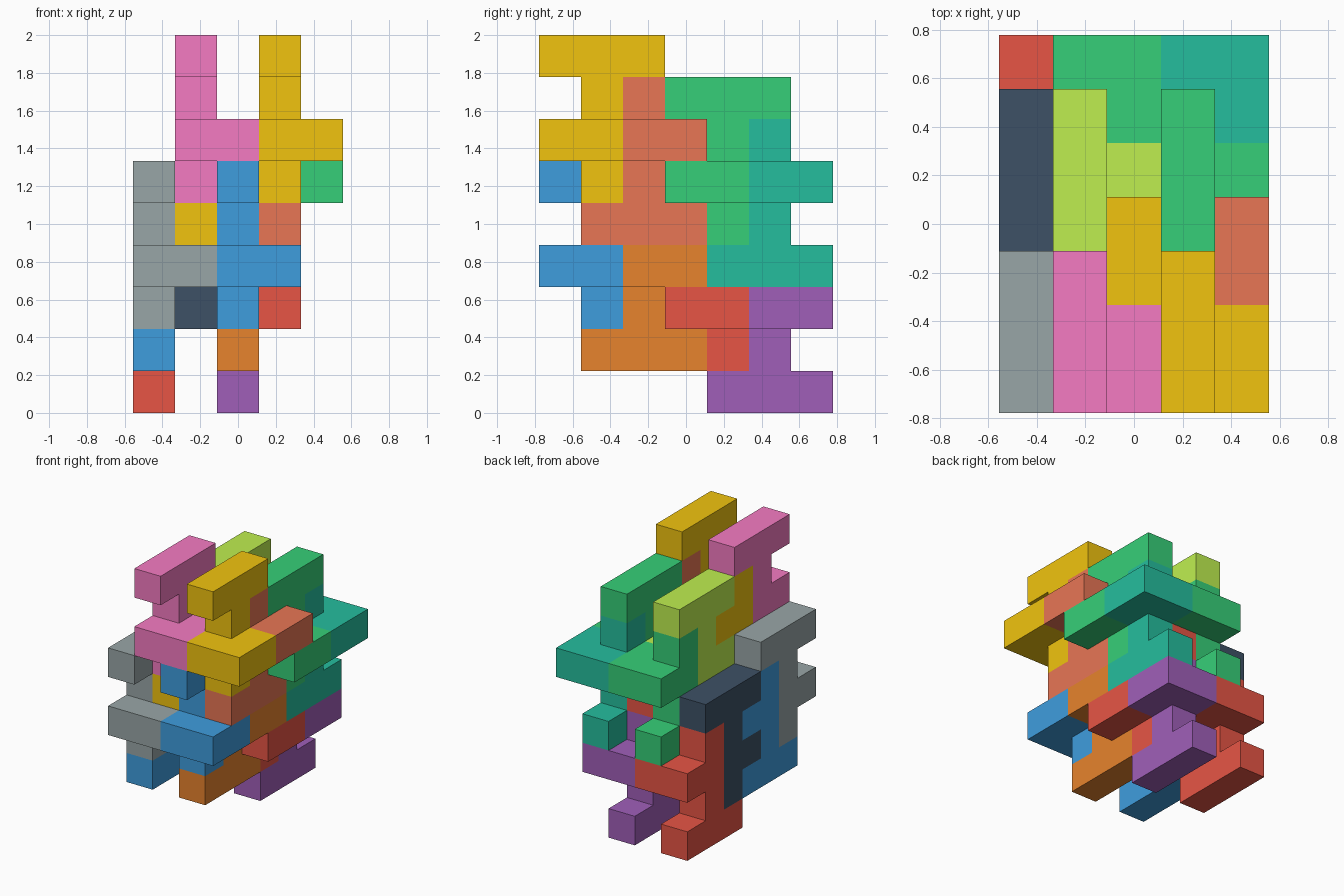
import bpy, bmesh
from mathutils import Vector

if "Cube" in bpy.data.objects:
    bpy.data.objects.remove(bpy.data.objects["Cube"])

U = 2 / 9                               # edge of one cube cell
CENTRE = Vector((2.5, 3.5, 0))          # centre of the 5 x 7 x 9 cell block

# Nine-cell puzzle piece: crossbar, stem, thick side foot, tail
PIECE = [(0, 0, 8), (0, 1, 8), (0, 2, 8), (0, 1, 7),
         (0, 0, 6), (0, 1, 6), (1, 0, 6), (1, 1, 6), (0, 1, 5)]
FLIPPED = [(x, 3 - y, 12 - z) for x, y, z in PIECE]   # half turn about x

COLOURS = dict(yellow="F1C40F", pink="F57BC2", blue="3F9DDE", grey="99A6A7",
               green="36CF78", lime="BFEF50", red="E75545", navy="3D5166",
               salmon="E87655", orange="E7832D", teal="25BE9E", purple="A05FB9")


def material(name):
    """Plain material from an sRGB hex colour."""
    rgb = [int(COLOURS[name][i:i + 2], 16) / 255 for i in (0, 2, 4)]
    lin = [((c + 0.055) / 1.055) ** 2.4 if c > 0.04 else c / 12.92 for c in rgb]
    m = bpy.data.materials.new(name)
    m.diffuse_color = (*lin, 1)
    m.use_nodes = True
    m.node_tree.nodes["Principled BSDF"].inputs["Base Color"].default_value = m.diffuse_color
    return m


MATS = {n: material(n) for n in COLOURS}


def build_piece(name, cells, offset, colour):
    """Skin the outer faces of a group of cells and merge coplanar faces."""
    bm = bmesh.new()
    filled = set(cells)
    for cell in cells:
        mid = Vector(cell) + Vector((.5, .5, .5))
        for axis in range(3):
            for s in (-1, 1):
                n = Vector((0, 0, 0))
                n[axis] = s
                if tuple(int(a + b) for a, b in zip(cell, n)) in filled:
                    continue
                u = Vector((0, 0, 0))
                u[(axis + 1) % 3] = .5
                v = n.cross(u)
                c = mid + n * .5
                bm.faces.new([bm.verts.new((p + offset - CENTRE) * U) for p in
                              (c - u - v, c + u - v, c + u + v, c - u + v)])
    bmesh.ops.remove_doubles(bm, verts=bm.verts, dist=1e-4)
    bmesh.ops.dissolve_limit(bm, angle_limit=0.01, verts=bm.verts, edges=bm.edges)
    bmesh.ops.recalc_face_normals(bm, faces=bm.faces)
    mesh = bpy.data.meshes.new(name)
    bm.to_mesh(mesh)
    bm.free()
    mesh.materials.append(MATS[colour])
    bpy.context.collection.objects.link(bpy.data.objects.new(name, mesh))


# Colours in order: upper right, upper left, lower right, lower left; front then back
UPRIGHT = ["yellow", "pink", "blue", "grey", "green", "lime", "red", "navy"]
INVERTED = ["salmon", "yellow", "orange", "blue", "teal", "green", "purple", "red"]

# Interlocking stack: both orientations repeat on a 2 x 2 x 2 lattice
for kind, cells, colours in (("upright", PIECE, UPRIGHT), ("inverted", FLIPPED, INVERTED)):
    for i, colour in enumerate(colours):
        left, lower, back = i & 1, i >> 1 & 1, i >> 2
        offset = Vector((3 - 2 * left - lower, 3 * back, -3 * lower - back))
        name = "_".join((kind, "piece", "back" if back else "front",
                         "lower" if lower else "upper", "left" if left else "right"))
        build_piece(name, cells, offset, colour)
